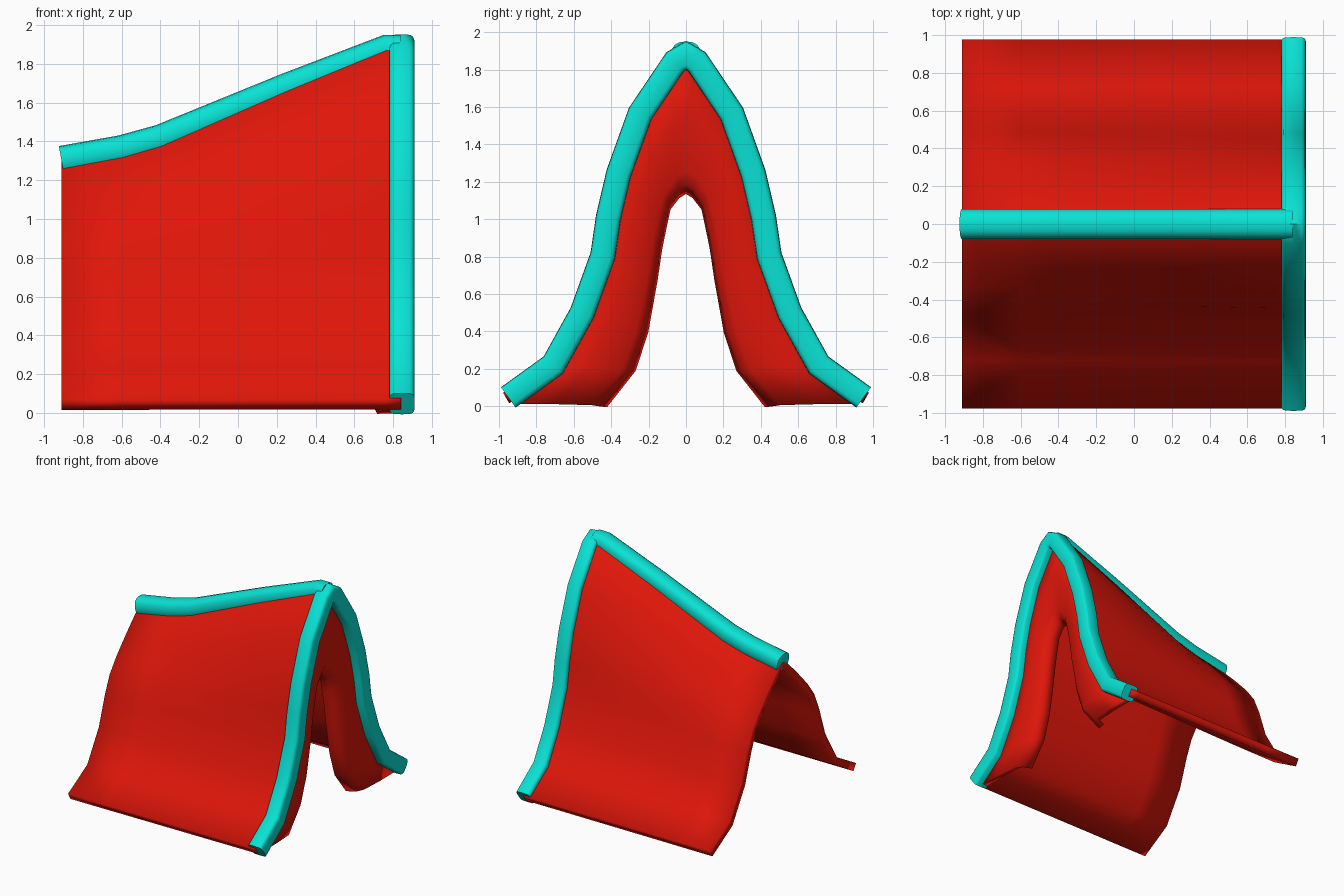
import bpy
from mathutils import Vector
from math import cos, sin, pi, copysign

if "Cube" in bpy.data.objects:
    bpy.data.objects.remove(bpy.data.objects["Cube"])


def material(name, color):
    m = bpy.data.materials.new(name)
    m.diffuse_color = (*color, 1)
    m.use_nodes = True
    m.node_tree.nodes["Principled BSDF"].inputs["Base Color"].default_value = m.diffuse_color
    return m


RED = material("red_canvas", (0.74, 0.008, 0.003))
TEAL = material("teal_trim", (0.003, 0.76, 0.66))


def add_object(name, verts, faces, mat, thickness=0, offset=0):
    mesh = bpy.data.meshes.new(name)
    mesh.from_pydata(verts, [], faces)
    mesh.materials.append(mat)
    ob = bpy.data.objects.new(name, mesh)
    bpy.context.collection.objects.link(ob)
    bpy.ops.object.select_all(action='DESELECT')
    bpy.context.view_layer.objects.active = ob
    ob.select_set(True)
    bpy.ops.object.shade_smooth_by_angle(angle=1.0)
    if thickness:
        s = ob.modifiers.new("thickness", 'SOLIDIFY')
        s.thickness = thickness
        s.offset = offset
    return ob


def sheet(name, rows, thickness, offset):
    # Rows of points joined into one cloth grid
    n = len(rows[0])
    faces = [(i * n + j, i * n + j + 1, (i + 1) * n + j + 1, (i + 1) * n + j)
             for i in range(len(rows) - 1) for j in range(n - 1)]
    return add_object(name, [p for r in rows for p in r], faces, RED, thickness, offset)


def tube(name, path, side, r_side, r_plane, power, sides=16):
    # Mitred band along a flat path; a lower power makes the section squarer
    pts, side = [Vector(p) for p in path], Vector(side)
    verts, faces, last = [], [], len(pts) - 1
    for i, p in enumerate(pts):
        a = (pts[max(i, 1)] - pts[max(i, 1) - 1]).normalized()
        b = (pts[min(i + 1, last)] - pts[min(i, last - 1)]).normalized()
        t = (a + b).normalized()
        up = side.cross(t) / max(t.dot(a), 0.6)
        for k in range(sides):
            c, s = cos(2 * pi * k / sides), sin(2 * pi * k / sides)
            c, s = copysign(abs(c) ** power, c), copysign(abs(s) ** power, s)
            verts.append(p + side * c * r_side + up * s * r_plane)
    for i in range(last):
        for k in range(sides):
            m = (k + 1) % sides
            faces.append((i * sides + k, i * sides + m,
                          (i + 1) * sides + m, (i + 1) * sides + k))
    faces.append(tuple(reversed(range(sides))))
    faces.append(tuple(range(last * sides, (last + 1) * sides)))
    return add_object(name, verts, faces, TEAL)


def mirrored(half):
    return half + [(-y, z) for y, z in reversed(half[:-1])]


# Half profiles (y, z) from the foot to the ridge
arch = mirrored([(.95, .047), (.71, .22), (.555, .5), (.445, .805), (.415, 1.01),
                 (.36, 1.245), (.245, 1.565), (.058, 1.842), (0, 1.875)])
front = mirrored([(.978, .072), (.73, .24), (.582, .515), (.475, .815), (.445, 1.015),
                  (.39, 1.255), (.27, 1.58), (.08, 1.87), (0, 1.905)])
back = mirrored([(.978, .072), (.72, .22), (.565, .48), (.485, .72), (.42, .87),
                 (.33, .99), (.2, 1.13), (.07, 1.26), (0, 1.3)])
opening = mirrored([(.44, .01), (.29, .2), (.225, .4), (.175, .68), (.15, .85),
                    (.125, .97), (.105, 1.06), (.05, 1.13), (0, 1.155)])
ridge = [(-.91, 1.3), (-.6, 1.355), (-.4, 1.41), (.25, 1.675), (.765, 1.872), (.84, 1.873)]


def blend(a, b, t):
    return [(p[0] + (q[0] - p[0]) * t, p[1] + (q[1] - p[1]) * t) for p, q in zip(a, b)]


# Roof canvas: back profile blended into the front one, following the ridge
rows = [[(x, y, z) for y, z in blend(back, front, (h - 1.3) / .573)] for x, h in ridge]
sheet("roof_canvas", rows, 0.065, -1)

# Front flaps: padded panel between the arch and the door, with a lip turned inward
rim = [(copysign(.9, y), .012) if z < .1 else (y, z) for y, z in arch]
rows = [[(x, y, z) for y, z in blend(rim, opening, t)]
        for t, x in ((0, .82), (.45, .82), (.85, .805), (.94, .775), (1, .71))]
sheet("front_flaps", rows, 0.05, 0)

# Trim along the front arch and the ridge
tube("front_arch_trim", [(.845, y, z) for y, z in arch], (1, 0, 0), .066, .067, .45)
tube("ridge_trim", [(x, 0, z) for x, z in ridge], (0, 1, 0), .08, .077, .8)
